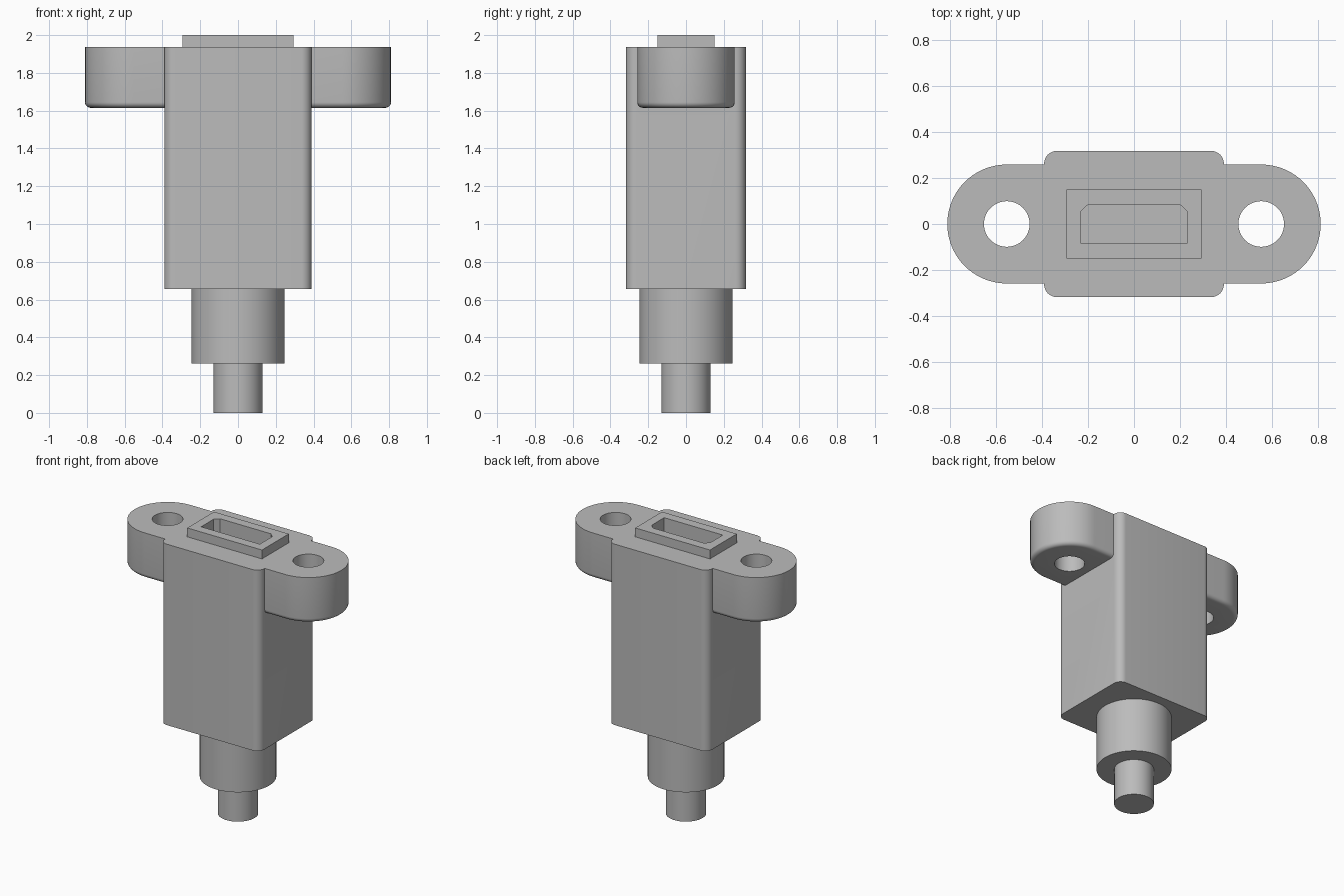
import bpy, bmesh, math

cube = bpy.data.objects.get("Cube")
if cube:
    bpy.data.objects.remove(cube, do_unlink=True)

GREY = (0.5, 0.5, 0.5, 1)
grey = bpy.data.materials.new("plain grey")
grey.use_nodes = True
grey.diffuse_color = GREY
grey.node_tree.nodes["Principled BSDF"].inputs["Base Color"].default_value = GREY

FLANGE_TOP, FLANGE_BOTTOM, FILLET = 1.937, 1.615, 0.03


def rounded(cx, cy, r, steps=8):
    """Rectangle of corner centres (cx, cy) with corner radius r."""
    pts = []
    for q, (sx, sy) in enumerate([(1, 1), (-1, 1), (-1, -1), (1, -1)]):
        for i in range(steps + 1):
            a = (q + i / steps) * math.pi / 2
            p = (sx * cx + r * math.cos(a), sy * cy + r * math.sin(a))
            if not pts or math.dist(p, pts[-1]) > 1e-5:
                pts.append(p)
    if math.dist(pts[0], pts[-1]) < 1e-5:
        pts.pop()
    return pts


def loft(name, layers):
    """Closed solid through (outline, z) layers, bottom to top."""
    bm = bmesh.new()
    rings = [[bm.verts.new((x, y, z)) for x, y in pts] for pts, z in layers]
    n = len(rings[0])
    for a, b in zip(rings, rings[1:]):
        for i in range(n):
            j = (i + 1) % n
            bm.faces.new((a[i], a[j], b[j], b[i]))
    bm.faces.new(rings[0][::-1])
    bm.faces.new(rings[-1])
    bmesh.ops.recalc_face_normals(bm, faces=bm.faces)
    mesh = bpy.data.meshes.new(name)
    bm.to_mesh(mesh)
    bm.free()
    mesh.materials.append(grey)
    ob = bpy.data.objects.new(name, mesh)
    bpy.context.collection.objects.link(ob)
    return ob


def prism(name, pts, z0, z1):
    return loft(name, [(pts, z0), (pts, z1)])


def circle(r, cx=0, n=64):
    return [(cx + r * math.cos(2 * math.pi * i / n), r * math.sin(2 * math.pi * i / n))
            for i in range(n)]


def activate(ob):
    bpy.ops.object.select_all(action='DESELECT')
    ob.select_set(True)
    bpy.context.view_layer.objects.active = ob


def combine(ob, other, operation):
    activate(ob)
    mod = ob.modifiers.new(operation.lower(), 'BOOLEAN')
    mod.operation, mod.object, mod.solver = operation, other, 'EXACT'
    bpy.ops.object.modifier_apply(modifier=mod.name)


# Housing block with rounded vertical corners
housing = prism("housing", rounded(0.335, 0.262, 0.055), 0.655, FLANGE_TOP)

# Mounting ears: one long rounded plate with a filleted underside
layers = []
for i in range(7):
    a = i / 6 * math.pi / 2
    r = 0.258 - FILLET * (1 - math.sin(a))
    layers.append((rounded(0.552, 0, r, 18), FLANGE_BOTTOM + FILLET * (1 - math.cos(a))))
layers.append((rounded(0.552, 0, 0.258, 18), FLANGE_TOP))
ears = loft("mounting_ears", layers)
combine(housing, ears, 'UNION')
bpy.data.objects.remove(ears, do_unlink=True)

# Screw holes
for side in (-1, 1):
    hole = prism("screw_hole_cutter", circle(0.099, side * 0.552), 1.5, 2.1)
    combine(housing, hole, 'DIFFERENCE')
    bpy.data.objects.remove(hole, do_unlink=True)

# Raised socket rim and its cavity with two clipped corners
rim = prism("socket_rim", [(-.293, -.15), (.293, -.15), (.293, .15), (-.293, .15)],
            FLANGE_TOP, 2.0)
cavity = prism("socket_cavity_cutter",
               [(-.23, -.084), (.23, -.084), (.23, .055), (.199, .085),
                (-.199, .085), (-.23, .055)], 1.68, 2.1)
for part in (housing, rim):
    combine(part, cavity, 'DIFFERENCE')
bpy.data.objects.remove(cavity, do_unlink=True)

# Strain relief and cable stub
relief = prism("strain_relief", circle(0.246), 0.262, 0.655)
cable = prism("cable", circle(0.13), 0, 0.262)

for part in (housing, rim, relief, cable):
    activate(part)
    bpy.ops.object.shade_smooth_by_angle(angle=math.radians(30))
